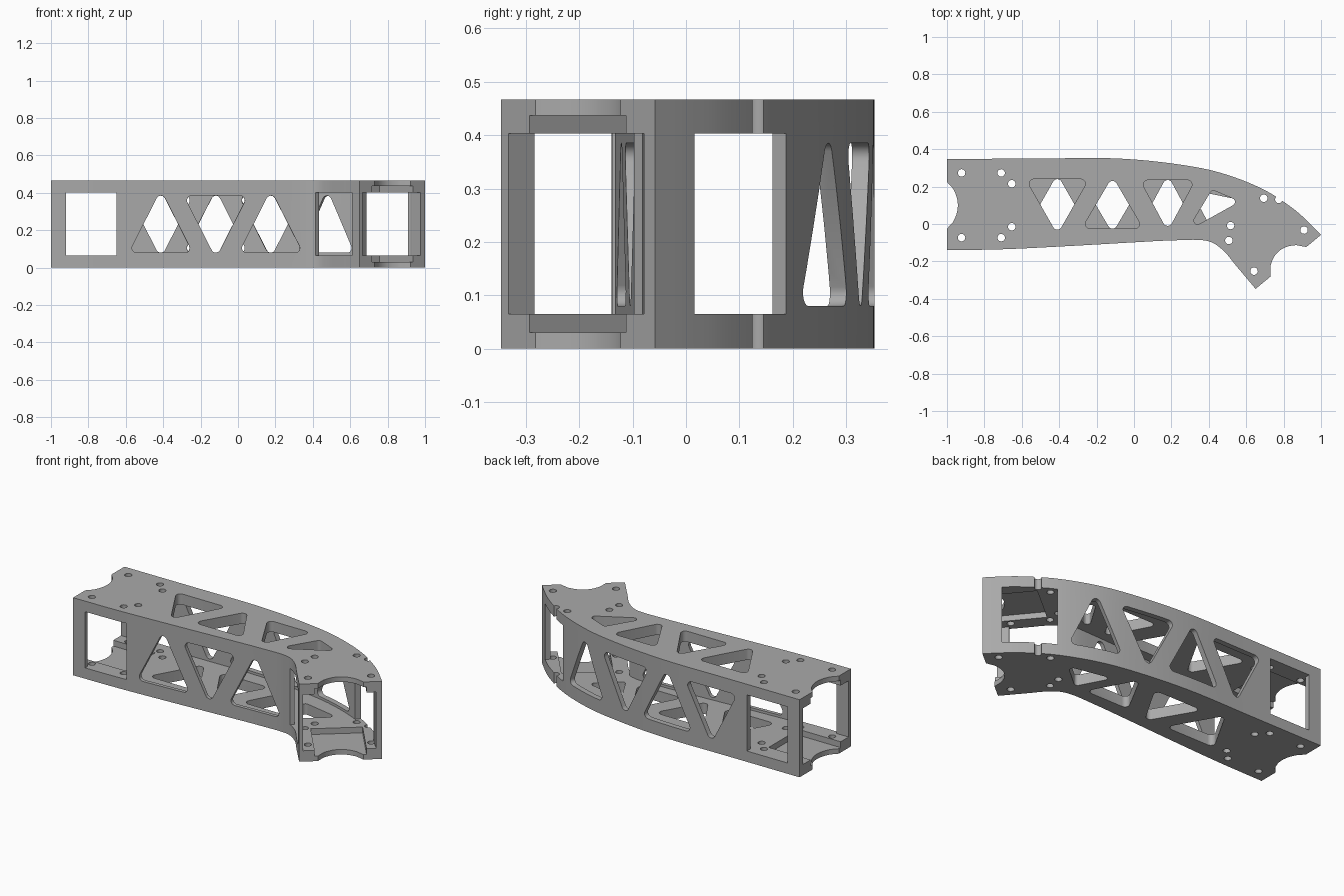
import bpy, bmesh, math
from mathutils import Matrix, Vector

cube = bpy.data.objects.get("Cube")
if cube:
    bpy.data.objects.remove(cube, do_unlink=True)

HEIGHT, FLOOR, CEILING = 0.467, 0.065, 0.403

grey = bpy.data.materials.new("machined grey")
grey.use_nodes = True
grey.diffuse_color = (0.4, 0.4, 0.4, 1)
grey.node_tree.nodes["Principled BSDF"].inputs["Base Color"].default_value = (0.4, 0.4, 0.4, 1)


def prism(name, points, low, high, frame=Matrix()):
    """Extrude a flat outline along the third axis of a frame."""
    bm = bmesh.new()
    face = bm.faces.new([bm.verts.new(frame @ Vector((p[0], p[1], low))) for p in points])
    rise = frame.to_3x3() @ Vector((0, 0, high - low))
    top = bmesh.ops.extrude_face_region(bm, geom=[face])["geom"]
    bmesh.ops.translate(bm, vec=rise, verts=[g for g in top if isinstance(g, bmesh.types.BMVert)])
    bmesh.ops.recalc_face_normals(bm, faces=bm.faces)
    mesh = bpy.data.meshes.new(name)
    bm.to_mesh(mesh)
    bm.free()
    mesh.materials.append(grey)
    obj = bpy.data.objects.new(name, mesh)
    bpy.context.collection.objects.link(obj)
    return obj


def cut(points, low, high, frame=Matrix()):
    """Subtract a prism from the body."""
    cutter = prism("cutter", points, low, high, frame)
    cutter.hide_render = True
    mod = body.modifiers.new("cut", "BOOLEAN")
    mod.operation, mod.solver, mod.object = "DIFFERENCE", "EXACT", cutter
    bpy.context.view_layer.objects.active = body
    bpy.ops.object.modifier_apply(modifier=mod.name)
    bpy.data.objects.remove(cutter, do_unlink=True)


def smooth_path(pts, steps=5):
    """Catmull-Rom curve through the points."""
    p = [Vector(q) for q in pts]
    p = [2 * p[0] - p[1]] + p + [2 * p[-1] - p[-2]]
    out = []
    for a, b, c, d in zip(p, p[1:], p[2:], p[3:]):
        for i in range(steps):
            t = i / steps
            out.append(0.5 * (2 * b + (c - a) * t + (2 * a - 5 * b + 4 * c - d) * t * t
                              + (3 * b - a - 3 * c + d) * t ** 3))
    return out + [p[-2]]


def offset(path, dist):
    """Shift a path to its left by dist."""
    out = []
    for i, p in enumerate(path):
        t = (path[min(i + 1, len(path) - 1)] - path[max(i - 1, 0)]).normalized()
        out.append(p + Vector((-t.y, t.x)) * dist)
    return out


def rounded(centres, r):
    """Outline around circles of radius r at the corners."""
    c = [Vector(q) for q in centres]
    if (c[1] - c[0]).cross(c[2] - c[1]) < 0:
        c.reverse()
    out = []
    for i, p in enumerate(c):
        before, after = p - c[i - 1], c[(i + 1) % len(c)] - p
        a = math.atan2(before.y, before.x) - math.pi / 2
        turn = (math.atan2(after.y, after.x) - math.pi / 2 - a) % math.tau
        out += [p + r * Vector((math.cos(a + turn * k / 6), math.sin(a + turn * k / 6)))
                for k in range(7)]
    return out


def rect(u0, u1, v0, v1):
    return [(u0, v0), (u1, v0), (u1, v1), (u0, v1)]


def wall_frame(x, y, tx, ty):
    """Frame with first axis along a wall, second up, third outward to the front."""
    t = Vector((tx, ty)).normalized()
    return Matrix(((t.x, 0, t.y, x), (t.y, 0, -t.x, y), (0, 1, 0, 0), (0, 0, 0, 1)))


def end_frame(origin, inward):
    """Flat frame at an open end: first axis along the end, second into the body."""
    v = Vector(inward).normalized()
    return Matrix(((v.y, v.x, 0, origin[0]), (-v.x, v.y, 0, origin[1]), (0, 0, 1, 0), (0, 0, 0, 1)))


# Side walls in plan, from the straight end to the angled end
front = smooth_path([(-1, -.14), (-.7, -.135), (-.35, -.118), (0, -.098), (.2, -.088), (.38, -.088),
                     (.47, -.135), (.55, -.228), (.65, -.347)])
back = smooth_path([(-1, .348), (-.5, .35), (-.2, .353), (0, .345), (.2, .324), (.4, .29), (.57, .238),
                    (.72, .17), (.85, .083), (.93, .013), (1, -.058)])

# Solid body, then its open cavity
body = prism("curved_box_bracket", front + back[::-1], 0, HEIGHT)
inner_front, inner_back = offset(front, .022), offset(back, -.032)
out = Vector((.64, -.77)) * .1
left = Vector((-.1, 0))
cavity = ([inner_front[0] + left] + inner_front + [inner_front[-1] + out, inner_back[-1] + out]
          + inner_back[::-1] + [inner_back[0] + left])
cut(cavity, FLOOR, CEILING)

# Both ends: recessed seat, curved relief and bolt holes
ends = [(end_frame((-1, .1), (1, 0)), .058),
        (end_frame((front[-1] + back[-1]) / 2, (-.635, .772)), .076)]
for frame, depth in ends:
    cut(rect(-.142, .142, -.1, .28), .03, HEIGHT - .03, frame)
    arc = [(.09 * k / 8, depth - .45 * depth * (k / 8) ** 2) for k in range(-8, 9)]
    cut([(-.125, -.1), (-.125, 0)] + arc + [(.125, 0), (.125, -.1)], -.1, HEIGHT + .1, frame)
    for s, d in ((.173, .078), (.173, .29), (.115, .346)):
        for side in (-1, 1):
            hole = [(side * s + .02 * math.cos(math.tau * k / 20), d + .02 * math.sin(math.tau * k / 20))
                    for k in range(20)]
            cut(hole, -.1, HEIGHT + .1, frame)

# Rectangular wall windows
cut(rect(-.92, -.65, FLOOR, CEILING), -.5, .5, wall_frame(0, 0, 1, 0))
cut(rect(-.14, .14, FLOOR, CEILING), -.1, .1, wall_frame(.515, -.195, .19, -.205))
cut(rect(-.148, .148, FLOOR, CEILING), -.1, .1, wall_frame(.805, .1, .24, -.18))


# Triangular wall windows, alternating and opposed front to back
def wall_triangle(x, y, slope, up, half=.13):
    base, tip = (.105, .36) if up else (.36, .105)
    cut(rounded([(-half, base), (half, base), (0, tip)], .025), -.1, .1, wall_frame(x, y, 1, slope))


for i, x in enumerate((-.413, -.118, .177)):
    wall_triangle(x, -.11, .05, i % 2 == 0)
    wall_triangle(x, .34, -.03 * i, i % 2 == 1)
wall_triangle(.485, .265, -.33, True, .115)

# Triangular plate windows, opposed top to bottom
plates = [(-.41, .125, .215, -.005), (-.115, .12, 0, .205), (.18, .105, .21, .015)]
for x, half, base, tip in plates:
    for b, t, low in ((base, tip, .3), (tip, base, -.1)):
        cut(rounded([(x - half, b), (x + half, b), (x, t)], .025), low, low + .3)
cut(rounded([(.34, .018), (.425, .158), (.52, .118)], .02), .3, .6)
cut(rounded([(.34, .155), (.52, .118), (.41, .025)], .02), -.1, .2)

# Smooth curves with crisp edges
bpy.ops.object.select_all(action="DESELECT")
body.select_set(True)
bpy.context.view_layer.objects.active = body
bpy.ops.object.shade_smooth_by_angle(angle=math.radians(25))
